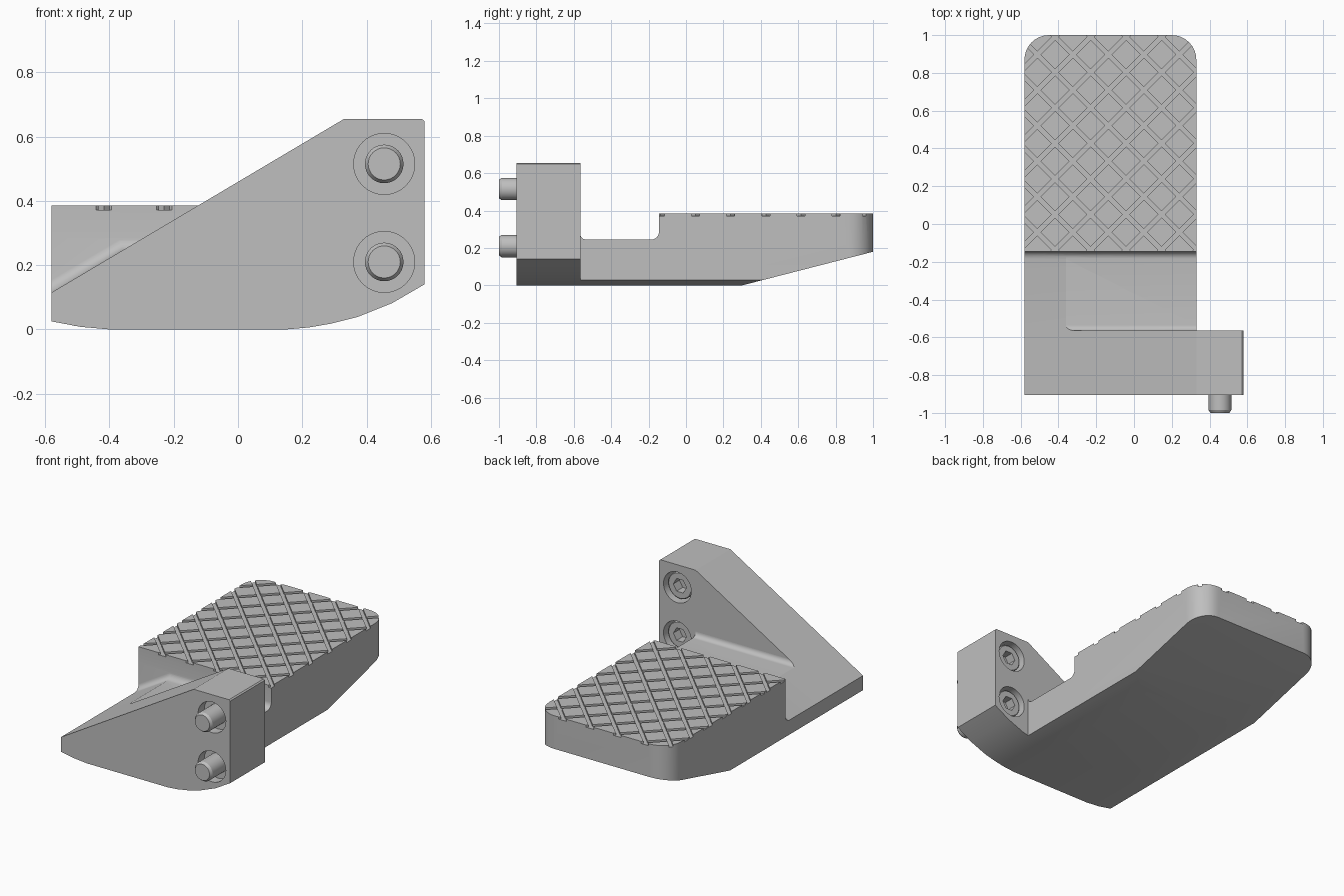
import bpy, bmesh
from math import cos, sin, pi, radians
from mathutils import Matrix, Vector

if "Cube" in bpy.data.objects:
    bpy.data.objects.remove(bpy.data.objects["Cube"], do_unlink=True)

grey = bpy.data.materials.new("machined grey")
grey.use_nodes = True
grey.diffuse_color = (0.52, 0.52, 0.52, 1)
grey.node_tree.nodes["Principled BSDF"].inputs["Base Color"].default_value = grey.diffuse_color


def make_object(name, bm):
    bmesh.ops.recalc_face_normals(bm, faces=bm.faces)
    mesh = bpy.data.meshes.new(name)
    bm.to_mesh(mesh)
    bm.free()
    mesh.materials.append(grey)
    obj = bpy.data.objects.new(name, mesh)
    bpy.context.collection.objects.link(obj)
    return obj


def prism(name, points, place, low, high):
    """Extrude a 2D outline; place(u, v, t) gives the 3D position."""
    bm = bmesh.new()
    ends = [[bm.verts.new(place(u, v, t)) for u, v in points] for t in (low, high)]
    for end in ends:
        bm.faces.new(end)
    for i in range(len(points)):
        bm.faces.new((ends[0][i - 1], ends[0][i], ends[1][i], ends[1][i - 1]))
    return make_object(name, bm)


def arc(cx, cy, r, start, end, steps=8):
    angles = [radians(start + (end - start) * i / steps) for i in range(steps + 1)]
    return [(cx + r * cos(a), cy + r * sin(a)) for a in angles]


def circle(cx, cy, r, sides):
    return arc(cx, cy, r, 0, 360, sides)[:-1]


def combine(obj, cutter, operation="DIFFERENCE"):
    """Apply a boolean and discard the cutter."""
    cutter.hide_render = True
    mod = obj.modifiers.new("cut", "BOOLEAN")
    mod.object, mod.operation, mod.solver = cutter, operation, "EXACT"
    bpy.context.view_layer.update()
    graph = bpy.context.evaluated_depsgraph_get()
    mesh = bpy.data.meshes.new_from_object(obj.evaluated_get(graph))
    obj.modifiers.clear()
    obj.data = mesh
    bpy.data.objects.remove(cutter, do_unlink=True)


def finish(obj):
    bpy.ops.object.select_all(action="DESELECT")
    obj.select_set(True)
    bpy.context.view_layer.objects.active = obj
    bpy.ops.object.shade_smooth_by_angle(angle=radians(30))


def along_x(u, v, t):
    return (t, u, v)


def along_y(u, v, t):
    return (u, t, v)


def along_z(u, v, t):
    return (u, v, t)


def ramp(x):
    return 0.115 + (x + 0.58) * 0.5934


LEFT, RIGHT = -0.58, 0.33
PLATE_FRONT, PLATE_BACK, PAD_FRONT = -0.905, -0.565, -0.145
PAD_TOP, FLOOR = 0.385, 0.245
belly = [(-0.49, 0.008), (-0.4, 0), (0.15, 0), (0.22, 0.006), (0.29, 0.018),
         (0.37, 0.038), (0.48, 0.082), (0.58, 0.14)]

# Mounting plate with sloping top edge
plate = prism("mounting_plate",
              [(LEFT, 0.025)] + belly + [(0.58, 0.648), (0.572, 0.655), (RIGHT, 0.655), (LEFT, ramp(LEFT))],
              along_y, PLATE_FRONT, PLATE_BACK)

# Foot body: rounded footprint trimmed by the underside and side profiles
r = 0.13
body = prism("foot_body",
             [(LEFT, -0.7), (RIGHT, -0.7)] + arc(RIGHT - r, 1 - r, r, 0, 90) + arc(LEFT + r, 1 - r, r, 90, 180),
             along_z, -0.1, 0.6)
underside = prism("underside_trim", [(-0.66, 0.04)] + belly + [(0.58, 0.8), (-0.66, 0.8)], along_y, -2, 2)
combine(body, underside, "INTERSECT")
side = prism("side_trim",
             [(PLATE_BACK, -0.05), (0.106, -0.05), (1.2, 0.231), (1.2, PAD_TOP), (PAD_FRONT, PAD_TOP)]
             + arc(PAD_FRONT - 0.04, FLOOR + 0.04, 0.04, 0, -90)
             + arc(PLATE_BACK + 0.03, FLOOR + 0.03, 0.03, -90, -180),
             along_x, -2, 2)
combine(body, side, "INTERSECT")

# Sloping part of the channel, with a fillet against the pad
edge = PAD_FRONT - 0.0005
slope = prism("slope_cutter",
              [(-0.8, 0)] + arc(edge - 0.04, 0.04, 0.04, -90, 0) + [(edge, 0.8), (-0.8, 0.8)],
              lambda u, v, t: (t, u, ramp(t) + v), -0.8, -0.1)
combine(body, slope)

# Diagonal grip grooves in both directions
for sign, start in ((1, -0.555), (-1, -0.28)):
    bm = bmesh.new()
    for k in range(-10, 14):
        c = start + 0.188 * k
        bmesh.ops.create_cube(bm, size=1, matrix=Matrix.Translation((c / 2, sign * c / 2, 0.432))
                              @ Matrix.Rotation(-sign * pi / 4, 4, "Z")
                              @ Matrix.Diagonal((6, 0.024, 0.12, 1)))
    combine(body, make_object("groove_cutter", bm))

# Counterbored screws with hex sockets
profile = [(0, -1), (0.05, -1), (0.06, -0.985), (0.06, -0.69), (0.082, -0.69),
           (0.082, -0.595), (0.077, -0.59), (0, -0.59)]
for name, z in (("upper_screw", 0.515), ("lower_screw", 0.21)):
    for low, high in ((-1, -0.845), (-0.68, -0.5)):
        combine(plate, prism("bore_cutter", circle(0.455, z, 0.095, 40), along_y, low, high))
    bm = bmesh.new()
    verts = [bm.verts.new((0.455 + a, y, z)) for a, y in profile]
    edges = [bm.edges.new(pair) for pair in zip(verts, verts[1:])]
    bmesh.ops.spin(bm, geom=verts + edges, cent=Vector((0.455, 0, z)), axis=(0, 1, 0),
                   angle=2 * pi, steps=32)
    bmesh.ops.remove_doubles(bm, verts=bm.verts, dist=0.0005)
    screw = make_object(name, bm)
    combine(screw, prism("socket_cutter", circle(0.455, z, 0.045, 6), along_y, -0.65, -0.5))
    finish(screw)

finish(plate)
finish(body)
